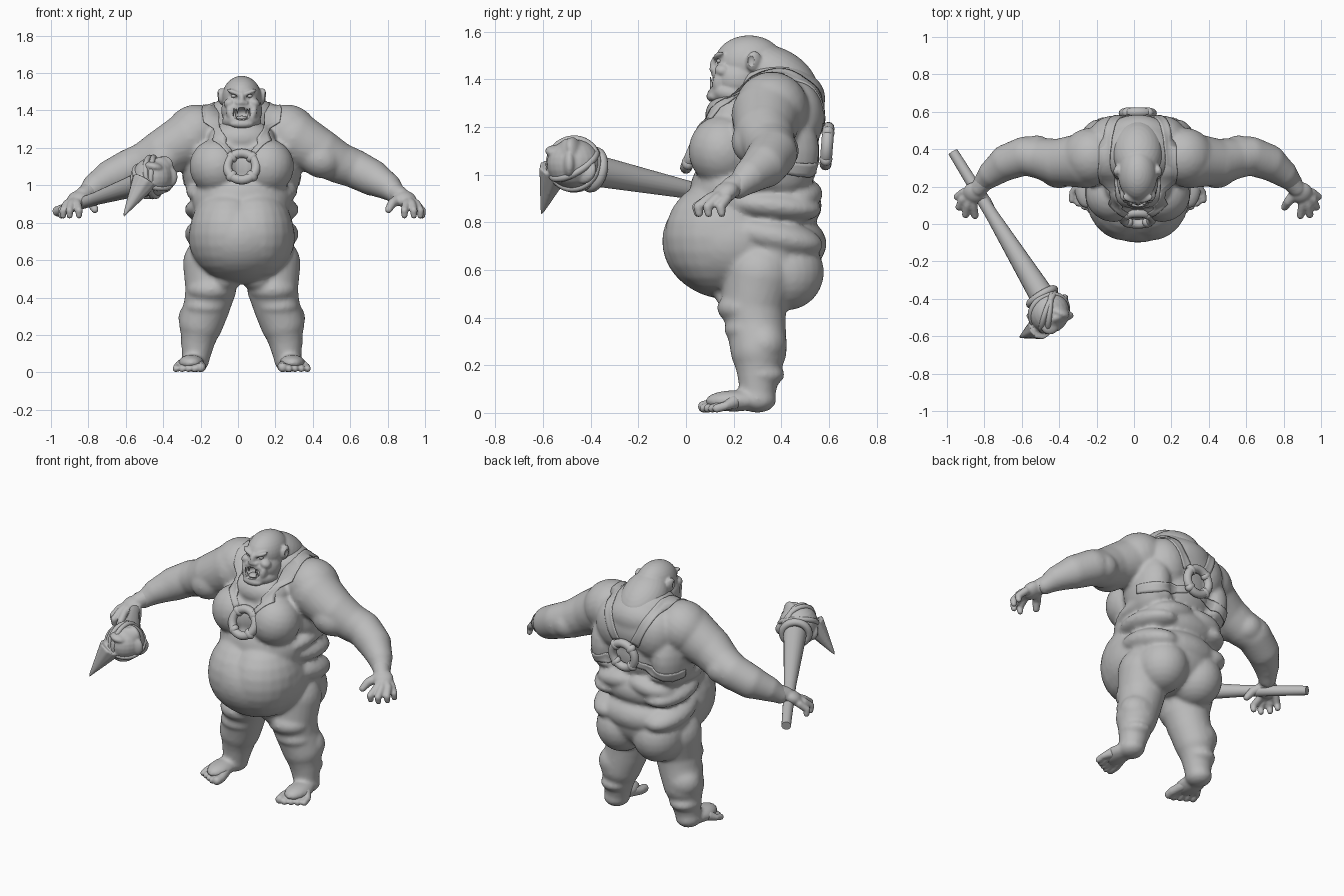
import bpy, bmesh, math
from mathutils import Vector, Matrix, Euler

if "Cube" in bpy.data.objects:
    bpy.data.objects.remove(bpy.data.objects["Cube"])

CX = 0.02  # the body stands slightly off centre
grey = bpy.data.materials.new("clay_grey")
grey.use_nodes = True
grey.diffuse_color = (0.5, 0.5, 0.5, 1)
grey.node_tree.nodes["Principled BSDF"].inputs["Base Color"].default_value = (0.5, 0.5, 0.5, 1)


def blob(bm, c, r, rot=(0, 0, 0), seg=24):
    m = Matrix.Translation(c) @ Euler(rot).to_matrix().to_4x4() @ Matrix.Diagonal((*r, 1))
    bmesh.ops.create_uvsphere(bm, u_segments=seg, v_segments=seg // 2, radius=1, matrix=m)


def pair(bm, c, r, rot=(0, 0, 0)):
    for s in (1, -1):
        blob(bm, (s * c[0], c[1], c[2]), r, (rot[0], s * rot[1], s * rot[2]))


def cone(bm, a, b, r1, r2, seg=20):
    a, b = Vector(a), Vector(b)
    m = Matrix.Translation((a + b) / 2) @ (b - a).to_track_quat('Z', 'Y').to_matrix().to_4x4()
    bmesh.ops.create_cone(bm, cap_ends=True, segments=seg, radius1=r1, radius2=r2,
                          depth=(b - a).length, matrix=m)


def limb(bm, pts, seg=16):
    """Spheres at (x, y, z, radius) points, joined by tapered tubes."""
    for p in pts:
        blob(bm, p[:3], (p[3],) * 3, seg=seg)
    for a, b in zip(pts, pts[1:]):
        cone(bm, a[:3], b[:3], a[3], b[3], seg)


def limbs(bm, pts, seg=16):
    for s in (1, -1):
        limb(bm, [(s * p[0], *p[1:]) for p in pts], seg)


def finish(bm, name, voxel=0, smooth=4, x=CX):
    me = bpy.data.meshes.new(name)
    bm.to_mesh(me)
    bm.free()
    me.materials.append(grey)
    for p in me.polygons:
        p.use_smooth = p.loop_total <= 4
    ob = bpy.data.objects.new(name, me)
    ob.location.x = x
    bpy.context.collection.objects.link(ob)
    if voxel:
        m = ob.modifiers.new("merge", 'REMESH')
        m.mode, m.voxel_size, m.use_smooth_shade = 'VOXEL', voxel, True
        m = ob.modifiers.new("soften", 'SMOOTH')
        m.factor, m.iterations = 0.5, smooth
    return ob


def ring(name, c, R, r, rot):
    bm = bmesh.new()
    m = Matrix.Translation((R, 0, 0)) @ Matrix.Rotation(math.pi / 2, 4, 'X')
    bmesh.ops.create_circle(bm, segments=12, radius=r, matrix=m)
    bmesh.ops.spin(bm, geom=bm.verts[:] + bm.edges[:], cent=(0, 0, 0), axis=(0, 0, 1),
                   angle=math.tau, steps=32, use_merge=True)
    bmesh.ops.recalc_face_normals(bm, faces=bm.faces[:])
    bm.transform(Matrix.Translation(c) @ Euler(rot).to_matrix().to_4x4())
    finish(bm, name, x=0)


# Torso, with belly, chest, back and fat rolls
bm = bmesh.new()
for c, r in [((0, .19, .72), (.285, .29, .245)), ((0, .22, .92), (.265, .205, .2)),
             ((0, .36, .67), (.28, .21, .19)), ((0, .38, .87), (.275, .19, .13)),
             ((0, .40, .71), (.26, .19, .13)), ((0, .32, 1.1), (.27, .24, .25)),
             ((0, .41, 1.25), (.26, .175, .18)), ((0, .38, 1.36), (.2, .17, .12)),
             ((0, .45, 1.32), (.19, .135, .12)), ((0, .21, 1.25), (.18, .13, .1)),
             ((0, .16, 1.1), (.13, .11, .14))]:
    blob(bm, c, r, seg=40)
for c, r, rot in [((.13, .155, 1.1), (.15, .145, .15), (0, .25, 0)),
                  ((.07, .16, .74), (.21, .25, .245), (0, 0, 0)),
                  ((.125, .42, .59), (.15, .16, .16), (0, 0, 0)),
                  ((.21, .39, 1.1), (.11, .17, .2), (0, 0, 0)),
                  ((.18, .33, .97), (.12, .22, .06), (.15, 0, 0)),
                  ((.17, .36, .87), (.135, .21, .07), (-.1, 0, 0)),
                  ((.17, .37, .74), (.135, .21, .08), (-.2, 0, 0)),
                  ((.1, .46, .92), (.16, .115, .07), (0, .15, 0)),
                  ((.13, .46, 1.24), (.13, .12, .16), (0, .2, 0))]:
    pair(bm, c, r, rot)

# Shoulders and arms
pair(bm, (.25, .36, 1.28), (.16, .155, .15), (0, .5, 0))
limbs(bm, [(.28, .34, 1.25, .15), (.42, .33, 1.175, .127), (.52, .35, 1.12, .11),
           (.6, .365, 1.09, .104), (.7, .33, 1.04, .097), (.78, .27, .995, .074), (.83, .22, .95, .052)], 24)
pair(bm, (.42, .3, 1.14), (.12, .11, .1), (0, .45, 0))
pair(bm, (.54, .39, 1.1), (.09, .085, .085))

# Legs with knee and ankle rolls
limbs(bm, [(.165, .31, .58, .15), (.165, .285, .45, .137), (.185, .295, .36, .125),
           (.218, .305, .26, .118), (.235, .305, .16, .09), (.245, .3, .08, .075)], 24)
for c, r in [((.165, .25, .44), (.13, .12, .075)), ((.19, .26, .35), (.115, .1, .06)),
             ((.09, .23, .49), (.085, .11, .06)), ((.225, .33, .29), (.115, .095, .1)),
             ((.238, .32, .16), (.09, .095, .05)), ((.25, .3, .055), (.075, .08, .055)),
             ((.27, .2, .05), (.07, .12, .045))]:
    pair(bm, c, r)
body = finish(bm, "body", .012, 6)

# Toes and hands
bm = bmesh.new()
for i in range(5):
    x, y = .215 + .033 * i, .085 + .018 * max(0, i - 1)
    r = .026 if i == 0 else .019
    limbs(bm, [(x * .6 + .108, .2, .045, .03), (x, y + .03, .03, r), (x + .004, y - .01, r, r)])
limbs(bm, [(.8, .25, .975, .055), (.85, .19, .945, .046)])
pair(bm, (.875, .165, .925), (.062, .06, .042), (.2, .5, -.7))
for kx, ky, tx, ty in [(.93, .17, .965, .145), (.935, .13, .955, .09), (.91, .1, .92, .05), (.88, .1, .87, .045)]:
    limbs(bm, [(.88, .165, .925, .03), (kx, ky, .9, .023), (tx, ty, .865, .02), (tx, ty + .005, .838, .017)])
limbs(bm, [(.85, .17, .93, .032), (.805, .12, .905, .025), (.785, .09, .87, .02)])
finish(bm, "hands_and_toes", .007, 3)

# Head with brow, nose, lips, chins and neck rolls
bm = bmesh.new()
for c, r, rot in [((0, .265, 1.47), (.105, .145, .115), (0, 0, 0)),
                  ((0, .22, 1.4), (.11, .11, .1), (0, 0, 0)),
                  ((0, .2, 1.34), (.105, .11, .06), (-.15, 0, 0)),
                  ((0, .39, 1.41), (.135, .18, .115), (-.55, 0, 0)),
                  ((0, .235, 1.285), (.14, .125, .05), (.2, 0, 0)),
                  ((0, .235, 1.24), (.165, .15, .045), (.3, 0, 0)),
                  ((0, .215, 1.2), (.17, .15, .05), (.4, 0, 0)),
                  ((0, .125, 1.465), (.017, .025, .04), (-.3, 0, 0)),
                  ((0, .118, 1.442), (.026, .02, .015), (0, 0, 0)),
                  ((0, .12, 1.328), (.065, .035, .025), (0, 0, 0))]:
    blob(bm, c, r, rot, 32)
for c, r, rot in [((.04, .137, 1.497), (.045, .022, .013), (0, -.35, .3)),
                  ((.022, .12, 1.44), (.013, .014, .011), (0, 0, 0)),
                  ((.065, .155, 1.44), (.033, .035, .025), (0, .4, 0)),
                  ((.06, .14, 1.38), (.022, .03, .05), (0, .2, 0)),
                  ((.107, .285, 1.475), (.022, .034, .045), (0, .15, .35))]:
    pair(bm, c, r, rot)
limb(bm, [(-.05, .13, 1.415, .013), (0, .118, 1.424, .013), (.05, .13, 1.415, .013)])
head = finish(bm, "head", .007, 3)

# Open mouth, eye sockets and ear hollows
bm = bmesh.new()
blob(bm, (0, .1, 1.382), (.05, .06, .034))
pair(bm, (.045, .125, 1.477), (.021, .022, .01), (0, -.3, 0))
pair(bm, (.132, .272, 1.475), (.012, .016, .026))
cutter = finish(bm, "face_cutter")
cutter.hide_render = True
cutter.hide_set(True)
cut = head.modifiers.new("hollows", 'BOOLEAN')
cut.operation, cut.object, cut.solver = 'DIFFERENCE', cutter, 'MANIFOLD'

# Eyes, teeth and tongue
bm = bmesh.new()
pair(bm, (.043, .142, 1.477), (.014, .014, .01))
finish(bm, "eyes")
bm = bmesh.new()
for s in (1, -1):
    cone(bm, (s * .036, .113, 1.345), (s * .041, .102, 1.41), .011, .002, 10)
    cone(bm, (s * .022, .118, 1.415), (s * .023, .112, 1.385), .007, .002, 8)
    cone(bm, (s * .01, .112, 1.345), (s * .01, .11, 1.365), .007, .004, 8)
finish(bm, "teeth")
bm = bmesh.new()
blob(bm, (0, .13, 1.36), (.03, .03, .012))
finish(bm, "tongue")

# Harness rings with knotted lashings
for name, c, tilt in [("front_ring", (CX, .03, 1.1), -.4), ("back_ring", (CX, .592, 1.12), -.08)]:
    rot = (math.pi / 2 + tilt, 0, 0)
    ring(name, c, .077, .025, rot)
    bm = bmesh.new()
    for k in range(4):
        a = math.pi / 4 + k * math.pi / 2
        p = Vector(c) + Euler(rot).to_matrix() @ Vector((.077 * math.cos(a), .077 * math.sin(a), 0))
        blob(bm, p, (.033, .027, .026), (0, -a, 0))
    finish(bm, name + "_lashings", x=0)


def strap(name, pts, width=.05, n=36):
    """Flat band laid onto the body along a few guide points."""
    pts = [Vector(p) for p in pts]
    bm, rows = bmesh.new(), []
    for i in range(n + 1):
        t = i / n * (len(pts) - 1)
        k = min(int(t), len(pts) - 2)
        p, d = pts[k].lerp(pts[k + 1], t - k), pts[k + 1] - pts[k]
        side = d.cross(p - Vector((0, .32, 1.15))).normalized() * width / 2
        rows.append([bm.verts.new(p + side * f) for f in (-1, -.5, 0, .5, 1)])
    for a, b in zip(rows, rows[1:]):
        for j in range(4):
            bm.faces.new((a[j], a[j + 1], b[j + 1], b[j]))
    ob = finish(bm, name)
    w = ob.modifiers.new("lay", 'SHRINKWRAP')
    w.target, w.wrap_mode, w.offset = body, 'ABOVE_SURFACE', .002
    s = ob.modifiers.new("thickness", 'SOLIDIFY')
    s.thickness, s.offset = .008, 0


for s, side in ((1, "left"), (-1, "right")):
    strap(side + "_shoulder_strap", [(s * .06, .05, 1.17), (s * .15, .09, 1.3), (s * .19, .25, 1.43),
                                     (s * .18, .42, 1.46), (s * .14, .56, 1.36), (s * .06, .61, 1.18)])
    strap(side + "_side_strap", [(s * .06, .6, 1.06), (s * .2, .55, 1.03), (s * .3, .42, 1.03)])

# Club: tapered shaft, lashed stone head and spike
grip, top, core = Vector((-.968, .385, .86)), Vector((-.5, -.37, 1.015)), Vector((-.455, -.47, 1.045))
mid = grip.lerp(top, .45)
bm = bmesh.new()
cone(bm, grip, mid, .027, .035)
cone(bm, mid, top, .035, .066)
finish(bm, "club_shaft", x=0)
bm = bmesh.new()
blob(bm, core, (.11, .115, .105))
for i in range(9):
    a = i * 2.4
    d = Vector((math.cos(a), math.sin(a) * .9 - .25, math.sin(a * 1.7))).normalized()
    blob(bm, core + d * .08, (.055, .028, .06), (a, a * .7, a * 1.3))
cone(bm, core + Vector((-.045, -.08, -.02)), (-.614, -.607, .832), .07, .004, 9)
finish(bm, "club_head", .007, 2, x=0)
for i in range(3):
    ring("club_lashing", core, .105, .015, (.5 + i * .8, .4 + i * .55, i))
ring("club_collar", top.lerp(core, .2), .075, .022, (top - grip).to_track_quat('Z', 'Y').to_euler())
